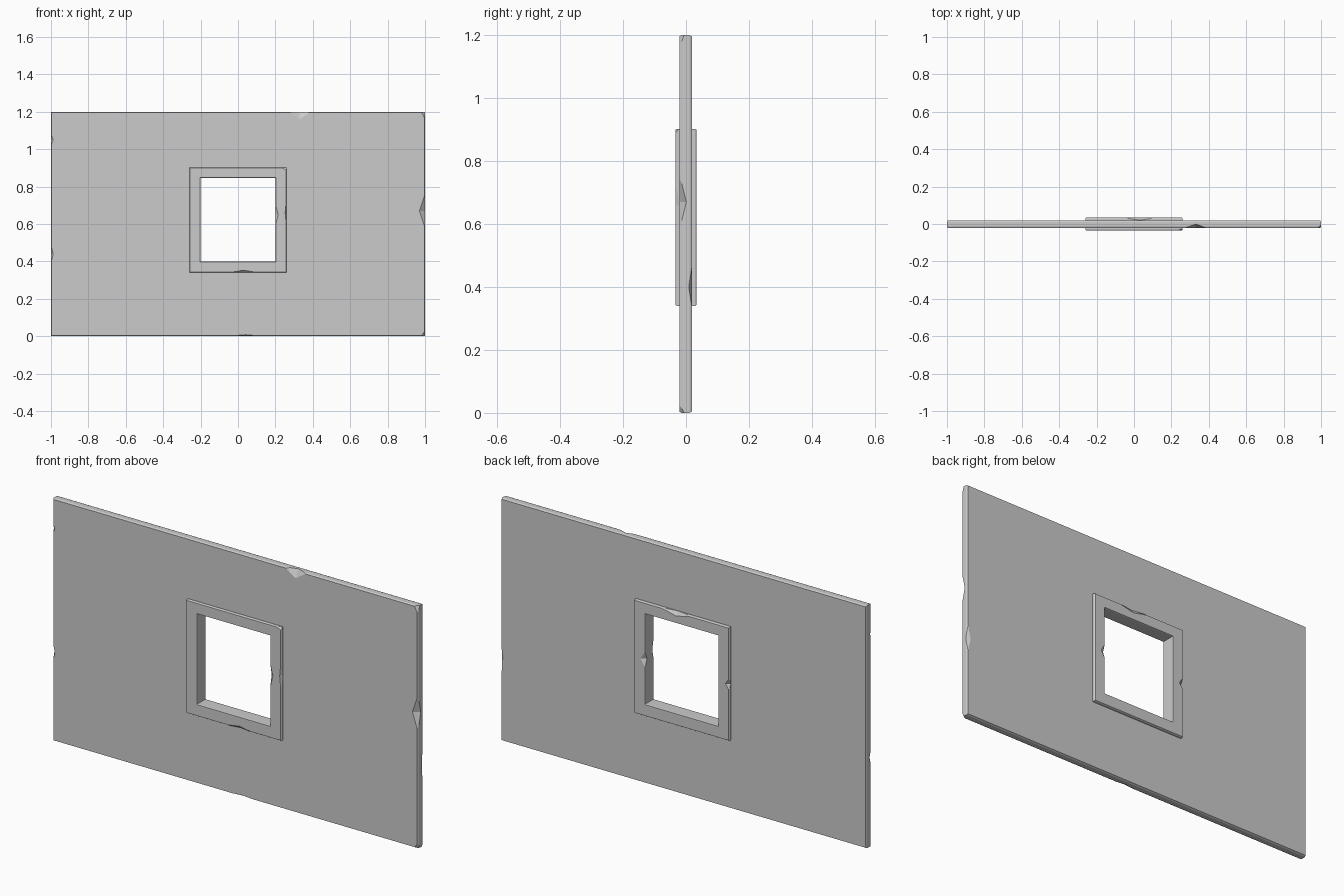
import bpy, bmesh

if "Cube" in bpy.data.objects:
    bpy.data.objects.remove(bpy.data.objects["Cube"])


def rect(x, z0, z1, inset=0.0):
    x, z0, z1 = x - inset, z0 + inset, z1 - inset
    return [(-x, z0), (x, z0), (x, z1), (-x, z1)]


def ring_plate(name, outer, inner, y0, y1, c, depth, ci=0.0):
    """Rectangular plate with a rectangular opening and chamfered rims."""
    section = [
        (rect(*outer, c), y0), (rect(*outer), y0 + depth),
        (rect(*outer), y1 - depth), (rect(*outer, c), y1),
        (rect(*inner, -ci), y1), (rect(*inner), y1 - depth),
        (rect(*inner), y0 + depth), (rect(*inner, -ci), y0),
    ]
    bm = bmesh.new()
    loops = [[bm.verts.new((x, y, z)) for x, z in pts] for pts, y in section]
    for i, a in enumerate(loops):
        b = loops[(i + 1) % len(loops)]
        for k in range(4):
            n = (k + 1) % 4
            bm.faces.new((a[k], a[n], b[n], b[k]))
    bmesh.ops.recalc_face_normals(bm, faces=bm.faces)
    me = bpy.data.meshes.new(name)
    bm.to_mesh(me)
    bm.free()
    ob = bpy.data.objects.new(name, me)
    bpy.context.collection.objects.link(ob)
    return ob


def chip_edges(ob, chips):
    """Knock diamond-shaped chips out of the edges: (centre, radii)."""
    bm = bmesh.new()
    for centre, radii in chips:
        verts = []
        for axis in range(3):
            for s in (-1, 1):
                p = list(centre)
                p[axis] += s * radii[axis]
                verts.append(bm.verts.new(p))
        bmesh.ops.convex_hull(bm, input=verts)
    bmesh.ops.recalc_face_normals(bm, faces=bm.faces)
    me = bpy.data.meshes.new(ob.name + "_chip_cutter")
    bm.to_mesh(me)
    bm.free()
    cutter = bpy.data.objects.new(me.name, me)
    bpy.context.collection.objects.link(cutter)
    cutter.hide_render = True
    cutter.display_type = 'WIRE'
    mod = ob.modifiers.new("chips", 'BOOLEAN')
    mod.operation = 'DIFFERENCE'
    mod.solver = 'EXACT'
    mod.object = cutter


# Wall panel
wall = ring_plate("wall_panel", (1.0, 0.0, 1.2), (0.21, 0.39, 0.855),
                  -0.021, 0.019, 0.004, 0.008)
chip_edges(wall, [
    ((0.33, -0.021, 1.2), (0.06, 0.02, 0.04)),
    ((1, -0.021, 0.67), (0.03, 0.022, 0.09)),
    ((-1, -0.021, 1.05), (0.012, 0.01, 0.03)),
    ((-1, -0.021, 0.44), (0.012, 0.015, 0.05)),
    ((0.04, -0.021, 0), (0.11, 0.015, 0.008)),
    ((1, -0.021, 0), (0.02, 0.015, 0.03)),
    ((1, -0.021, 1.2), (0.02, 0.015, 0.04)),
    ((1, 0.019, 0.4), (0.02, 0.01, 0.08)),
])

# Window frame, standing proud on both sides
frame = ring_plate("window_frame", (0.26, 0.34, 0.902), (0.2, 0.4, 0.846),
                   -0.034, 0.034, 0.003, 0.005, 0.002)
chip_edges(frame, [
    ((0.03, -0.034, 0.34), (0.08, 0.014, 0.013)),
    ((0.26, -0.034, 0.66), (0.008, 0.012, 0.09)),
    ((0.26, -0.034, 0.902), (0.03, 0.01, 0.015)),
    ((0.2, -0.034, 0.65), (0.015, 0.012, 0.06)),
    ((0.03, 0.034, 0.902), (0.09, 0.014, 0.02)),
    ((0.2, 0.034, 0.62), (0.025, 0.014, 0.04)),
    ((-0.26, 0.034, 0.62), (0.02, 0.014, 0.03)),
])
